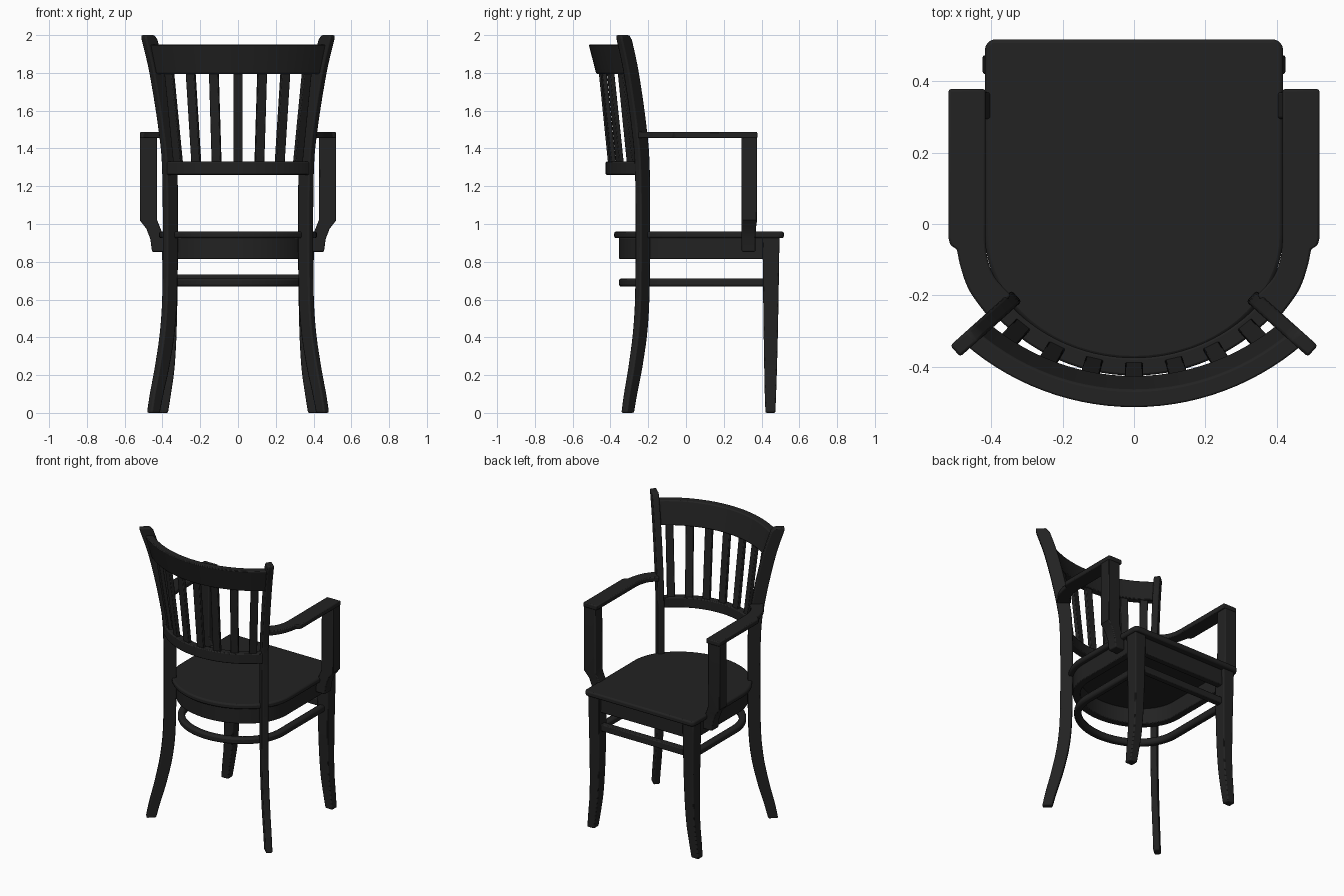
import bpy, bmesh, math
from mathutils import Vector

cube = bpy.data.objects.get("Cube")
if cube:
    bpy.data.objects.remove(cube)

black = bpy.data.materials.new("black_lacquer")
black.use_nodes = True
colour = (0.016, 0.016, 0.016, 1)
black.diffuse_color = colour
black.node_tree.nodes["Principled BSDF"].inputs["Base Color"].default_value = colour


def loft(name, strands, bevel=0.006, mirror=False):
    """Skin each strand (a list of equal rings of points) and cap its ends."""
    bm = bmesh.new()
    for rings in strands:
        rows = [[bm.verts.new(p) for p in ring] for ring in rings]
        n = len(rows[0])
        for a, b in zip(rows, rows[1:]):
            for i in range(n):
                j = (i + 1) % n
                bm.faces.new((a[i], a[j], b[j], b[i]))
        bm.faces.new(rows[0][::-1])
        bm.faces.new(rows[-1])
    bmesh.ops.recalc_face_normals(bm, faces=bm.faces)
    mesh = bpy.data.meshes.new(name)
    bm.to_mesh(mesh)
    bm.free()
    mesh.materials.append(black)
    ob = bpy.data.objects.new(name, mesh)
    bpy.context.collection.objects.link(ob)
    bpy.ops.object.select_all(action='DESELECT')
    ob.select_set(True)
    bpy.context.view_layer.objects.active = ob
    bpy.ops.object.shade_smooth_by_angle(angle=math.radians(35))
    if mirror:
        ob.modifiers.new("Mirror", 'MIRROR').use_mirror_merge = False
    mod = ob.modifiers.new("Bevel", 'BEVEL')
    mod.width = bevel
    mod.segments = 2
    mod.limit_method = 'ANGLE'
    mod.angle_limit = math.radians(40)
    return ob


def smooth(rows, steps=5):
    """Catmull-Rom resampling of rows of numbers."""
    out = []
    for i in range(len(rows) - 1):
        quad = [rows[max(i - 1, 0)], rows[i], rows[i + 1], rows[min(i + 2, len(rows) - 1)]]
        for k in range(steps):
            t = k / steps
            out.append([0.5 * (2 * b + (c - a) * t + (2 * a - 5 * b + 4 * c - d) * t * t
                               + (3 * b - a - 3 * c + d) * t ** 3)
                        for a, b, c, d in zip(*quad)])
    return out + [list(rows[-1])]


def u_path(half, back, front, start=-0.03, n=32):
    """Plan outline: straight sides joined by a half ellipse at the back."""
    arc = [(half * math.cos(math.pi * i / n), start - (start - back) * math.sin(math.pi * i / n))
           for i in range(n + 1)]
    return [(half, front)] + arc + [(-half, front)]


def u_band(name, half, back, front, width, z0, z1, bevel):
    outer = u_path(half, back, front)
    inner = u_path(half - width, back + width, front)
    loft(name, [[[(*o, z0), (*i, z0), (*i, z1), (*o, z1)] for o, i in zip(outer, inner)]], bevel)


def box_ring(x0, x1, y0, y1, z):
    return [(x0, y0, z), (x1, y0, z), (x1, y1, z), (x0, y1, z)]


# Seat panel with clipped front corners
plan = u_path(0.418, -0.38, 0.5)
plan = [(0.4, 0.518)] + plan + [(-0.4, 0.518)]
loft("seat", [[[(x, y, z) for x, y in plan] for z in (0.925, 0.96)]], 0.01)

# Bent apron, bent stretcher hoop and their front bars
u_band("apron", 0.39, -0.355, 0.42, 0.05, 0.815, 0.926, 0.005)
u_band("stretcher_hoop", 0.375, -0.355, 0.44, 0.045, 0.668, 0.712, 0.012)
loft("front_apron", [[box_ring(-0.34, 0.34, 0.43, 0.475, z) for z in (0.815, 0.926)]])
loft("front_stretcher", [[box_ring(-0.34, 0.34, 0.428, 0.47, z) for z in (0.685, 0.732)]])

# Front legs: height, centre x, width x, centre y, width y
legs = smooth([(0, 0.398, 0.054, 0.447, 0.052), (0.1, 0.385, 0.06, 0.447, 0.06),
               (0.25, 0.368, 0.066, 0.448, 0.068), (0.5, 0.36, 0.074, 0.449, 0.078),
               (0.93, 0.36, 0.086, 0.45, 0.09)])
loft("front_legs", [[box_ring(x - w / 2, x + w / 2, y - d / 2, y + d / 2, z)
                     for z, x, w, y, d in legs]], mirror=True)

# Rear posts: height, outward offset, depth, swept in a diagonal plane
posts = smooth([(0, 0.118, 0.062), (0.1, 0.095, 0.068), (0.25, 0.055, 0.074),
                (0.45, 0.016, 0.077), (0.7, 0, 0.077), (1.25, 0, 0.08),
                (1.5, 0.026, 0.083), (1.8, 0.09, 0.084), (1.975, 0.145, 0.084)])
posts.append((2, 0.158, 0.066))
out = Vector((0.745, -0.667, 0))
side = Vector((0.667, 0.745, 0)) * 0.021


def post_ring(z, offset, depth):
    c = Vector((0.36, -0.23, z)) + out * offset
    d = out * depth / 2
    return [c - d - side, c + d - side, c + d + side, c - d + side]


loft("rear_posts", [[post_ring(*row) for row in posts]], 0.008, mirror=True)


# Curved back rails, each level an arc given by half chord, apex and sagitta
def arc_point(level, t, shift=0):
    half, apex, sag, z = level
    radius = (half * half + sag * sag) / (2 * sag)
    a = math.asin(half / radius) * t
    r = radius + shift
    return Vector((r * math.sin(a), apex + radius - r * math.cos(a), z))


def rail(name, low, high, thick, n=28):
    rings = []
    for i in range(n + 1):
        t = 2 * i / n - 1
        rings.append([arc_point(low, t, -thick / 2), arc_point(low, t, thick / 2),
                      arc_point(high, t, thick / 2), arc_point(high, t, -thick / 2)])
    loft(name, [rings])


rail("crest_rail", (0.43, -0.45, 0.16, 1.795), (0.46, -0.49, 0.172, 1.95), 0.05)
rail("lower_back_rail", (0.37, -0.4, 0.16, 1.26), (0.37, -0.4, 0.16, 1.33), 0.05)


# Seven fanned slats between the rails
def slat_ring(level, t):
    c = arc_point(level, t)
    normal = (arc_point(level, t, 0.0125) - c)
    across = normal.cross(Vector((0, 0, 1))) * 2
    return [c - normal - across, c + normal - across, c + normal + across, c - normal + across]


loft("back_slats", [[slat_ring((0.37, -0.4, 0.16, 1.32), i * 0.275),
                     slat_ring((0.43, -0.45, 0.16, 1.81), i * 0.275)]
                    for i in range(-3, 4)], 0.004)

# Arms: inner x, y and outer x, y along the length
bend = smooth([(0.415, -0.06, 0.497, -0.07), (0.41, -0.1, 0.485, -0.125),
               (0.39, -0.15, 0.46, -0.19), (0.345, -0.2, 0.405, -0.265)])
arm = [(0.417, 0.378, 0.52, 0.378), (0.416, -0.03, 0.52, -0.04),
       (0.416, -0.05, 0.515, -0.06)] + bend
loft("arms", [[[(a, b, 1.455), (c, d, 1.455), (c, d, 1.487), (a, b, 1.487)]
               for a, b, c, d in arm]], mirror=True)

# Arm supports: height, inner x, outer x, front y
support = [(0.853, 0.385, 0.455, 0.367), (0.92, 0.387, 0.464, 0.367), (0.975, 0.41, 0.485, 0.37),
           (1.02, 0.428, 0.52, 0.376), (1.46, 0.43, 0.52, 0.376)]
loft("arm_supports", [[box_ring(a, b, 0.295, f, z) for z, a, b, f in support]], mirror=True)
